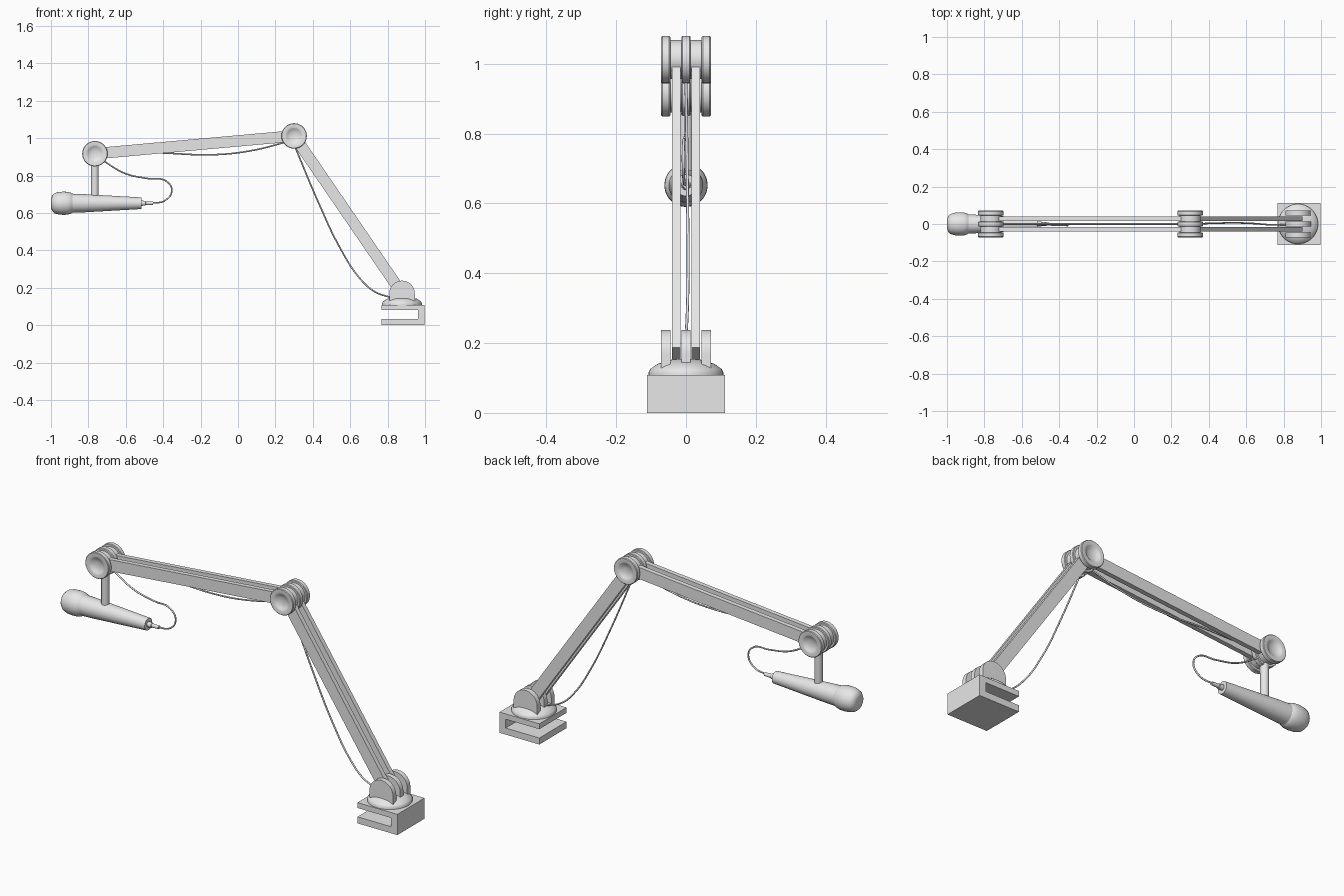
import bpy
import bmesh
import math
from mathutils import Matrix, Vector

cube = bpy.data.objects.get("Cube")
if cube:
    bpy.data.objects.remove(cube, do_unlink=True)

grey = bpy.data.materials.new("light grey")
grey.use_nodes = True
grey.diffuse_color = (0.8, 0.8, 0.8, 1)
grey.node_tree.nodes["Principled BSDF"].inputs["Base Color"].default_value = (0.8, 0.8, 0.8, 1)

AXES = {
    "X": Matrix.Rotation(math.radians(90), 4, "Y"),
    "Y": Matrix.Rotation(math.radians(-90), 4, "X"),
    "Z": Matrix.Identity(4),
}


def finish(name, bm, smooth=None):
    bmesh.ops.recalc_face_normals(bm, faces=bm.faces)
    mesh = bpy.data.meshes.new(name)
    bm.to_mesh(mesh)
    bm.free()
    mesh.materials.append(grey)
    obj = bpy.data.objects.new(name, mesh)
    bpy.context.collection.objects.link(obj)
    if smooth:
        bpy.ops.object.select_all(action="DESELECT")
        obj.select_set(True)
        bpy.context.view_layer.objects.active = obj
        bpy.ops.object.shade_smooth_by_angle(angle=math.radians(smooth))
    return obj


def lathe(name, profile, axis, centre, steps=48, smooth=35):
    """Revolve (radius, height) points about an axis through centre."""
    bm = bmesh.new()
    verts = [bm.verts.new((r, 0, h)) for r, h in profile]
    edges = [bm.edges.new(pair) for pair in zip(verts, verts[1:])]
    bmesh.ops.spin(bm, geom=verts + edges, axis=(0, 0, 1), cent=(0, 0, 0),
                   angle=math.tau, steps=steps)
    bmesh.ops.remove_doubles(bm, verts=bm.verts, dist=0.0002)
    bm.transform(Matrix.Translation(centre) @ AXES[axis])
    return finish(name, bm, smooth)


def slab(name, outline, y, thickness, smooth=None):
    """Extrude an (x, z) outline along y."""
    bm = bmesh.new()
    face = bm.faces.new([bm.verts.new((x, y - thickness / 2, z)) for x, z in outline])
    out = bmesh.ops.extrude_face_region(bm, geom=[face])
    moved = [v for v in out["geom"] if isinstance(v, bmesh.types.BMVert)]
    bmesh.ops.translate(bm, verts=moved, vec=(0, thickness, 0))
    return finish(name, bm, smooth)


def cable(name, points, radius=0.0042):
    curve = bpy.data.curves.new(name, "CURVE")
    curve.dimensions = "3D"
    curve.bevel_depth = radius
    curve.bevel_resolution = 2
    curve.resolution_u = 8
    curve.use_fill_caps = True
    spline = curve.splines.new("BEZIER")
    spline.bezier_points.add(len(points) - 1)
    for p, co in zip(spline.bezier_points, points):
        p.co = co
        p.handle_left_type = p.handle_right_type = "AUTO"
    curve.materials.append(grey)
    bpy.context.collection.objects.link(bpy.data.objects.new(name, curve))


HEAD, ELBOW, BASE = Vector((-0.765, 0, 0.917)), Vector((0.3, 0, 1.012)), Vector((0.877, 0, 0.17))
R = 0.068

# Table clamp and domed turntable
slab("clamp", [(0.768, 0), (0.998, 0), (0.998, 0.108), (0.768, 0.108),
               (0.768, 0.08), (0.962, 0.08), (0.962, 0.034), (0.768, 0.034)], 0, 0.224)
lathe("turntable", [(0, 0.106), (0.107, 0.106), (0.107, 0.117), (0.102, 0.126),
                    (0.08, 0.141), (0.045, 0.152), (0, 0.156)], "Z", (BASE.x, 0, 0))

# Round-topped base brackets
bracket = [(BASE.x - R, 0.125), (BASE.x + R, 0.125)]
bracket += [(BASE.x + R * math.cos(math.pi * i / 20), BASE.z + R * math.sin(math.pi * i / 20))
            for i in range(21)]
for label, y in (("front", -0.058), ("middle", 0), ("back", 0.058)):
    slab(label + "_bracket", bracket, y, 0.026, 30)

# Joints: hub, middle disc and dished outer discs
for label, centre in (("head", HEAD), ("elbow", ELBOW)):
    lathe(label + "_hub", [(0, -0.05), (0.056, -0.05), (0.056, 0.05), (0, 0.05)], "Y", centre)
    lathe(label + "_middle_disc", [(0, -0.013), (0.065, -0.013), (R, -0.01), (R, 0.01),
                                   (0.065, 0.013), (0, 0.013)], "Y", centre)
    for side, s in (("front", -1), ("back", 1)):
        dish = [(0, 0.045), (0.065, 0.045), (R, 0.048), (R, 0.068), (0.065, 0.071),
                (0.046, 0.071), (0.041, 0.069), (0.033, 0.063), (0.018, 0.058), (0, 0.057)]
        lathe(f"{label}_{side}_disc", [(r, s * h) for r, h in dish], "Y", centre)

# Paired flat arms
for label, a, b in (("upper", HEAD, ELBOW), ("lower", ELBOW, BASE)):
    along = (b - a).normalized()
    across = Vector((-along.z, 0, along.x)) * 0.03
    corners = [a + across, a - across, b - across, b + across]
    for side, y in (("front", -0.028), ("back", 0.028)):
        slab(f"{label}_{side}_arm", [(c.x, c.z) for c in corners], y, 0.024)

# Microphone on its stem
MIC_Z = 0.652
lathe("microphone_stem", [(0, 0.67), (0.02, 0.67), (0.02, 0.87), (0, 0.87)], "Z", (HEAD.x, 0, 0), 24)
lathe("microphone_grille", [(0, -1), (0.025, -0.999), (0.042, -0.994), (0.053, -0.982),
                            (0.06, -0.96), (0.062, -0.935), (0.061, -0.91), (0.056, -0.893),
                            (0.05, -0.884), (0, -0.884)], "X", (0, 0, MIC_Z))
lathe("microphone_body", [(0, -0.89), (0.051, -0.89), (0.049, -0.83), (0.031, -0.517),
                          (0, -0.517)], "X", (0, 0, MIC_Z))
lathe("microphone_plug", [(0, -0.53), (0.014, -0.53), (0.013, -0.495), (0.01, -0.493),
                          (0.009, -0.455), (0, -0.455)], "X", (0, 0, MIC_Z), 24)

# Cables looping between the joints
cable("microphone_cable", [(-0.47, 0, 0.652), (-0.39, -0.006, 0.667), (-0.354, -0.008, 0.72),
                           (-0.385, -0.007, 0.771), (-0.48, -0.004, 0.784),
                           (-0.6, 0, 0.81), (-0.73, 0, 0.885)])
cable("upper_cable", [(-0.72, 0, 0.92), (-0.45, 0, 0.922), (-0.12, 0, 0.912),
                      (0.08, 0, 0.935), (0.26, 0, 0.98)])
cable("lower_cable", [(0.3, 0, 0.965), (0.437, 0.004, 0.64), (0.544, 0.006, 0.416),
                      (0.65, 0.002, 0.252), (0.73, -0.004, 0.18), (0.83, -0.004, 0.144)])
